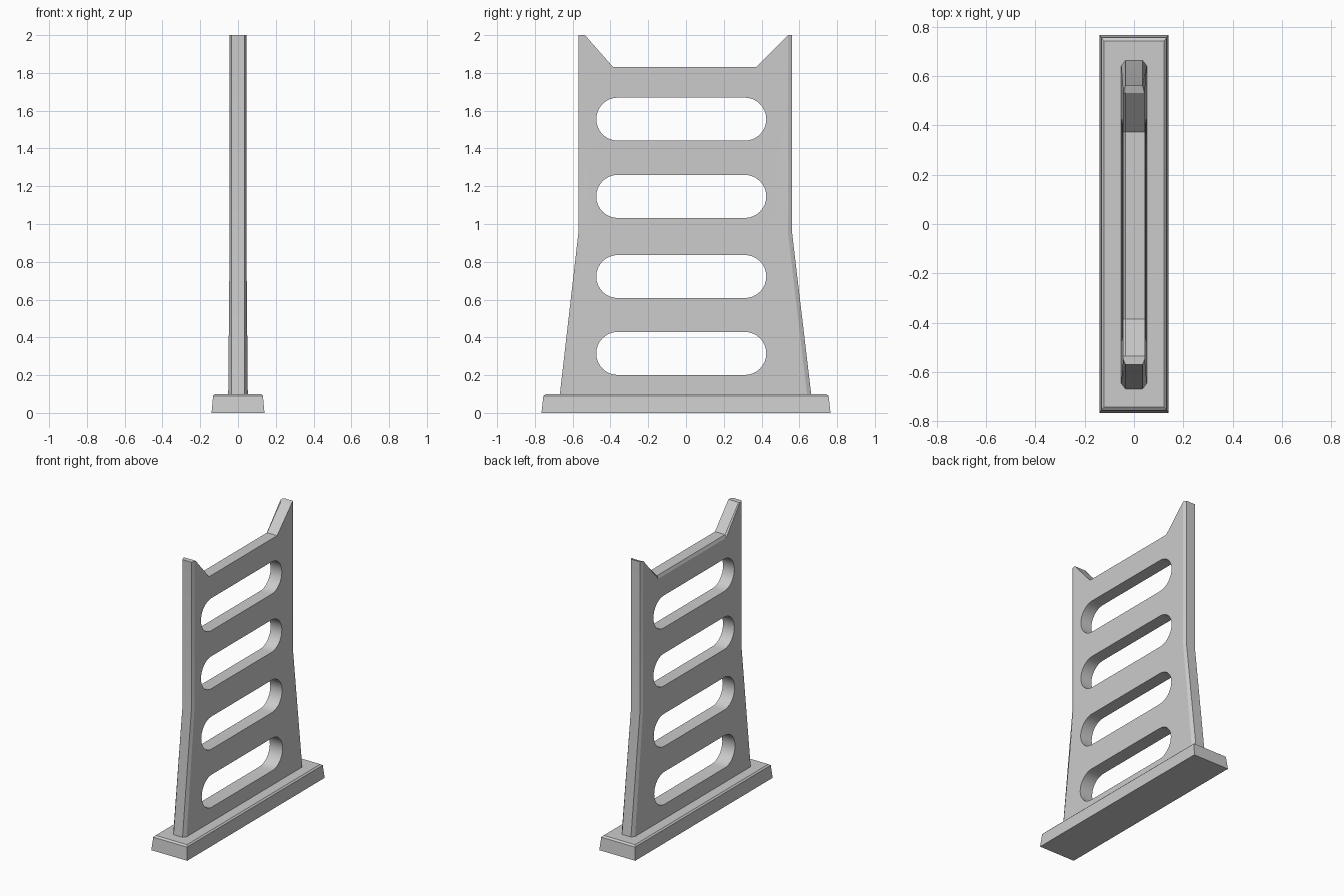
import bpy
import bmesh
import math

cube = bpy.data.objects.get("Cube")
if cube:
    bpy.data.objects.remove(cube, do_unlink=True)

grey = bpy.data.materials.new("light grey")
grey.use_nodes = True
colour = (0.6, 0.6, 0.6, 1)
grey.diffuse_color = colour
grey.node_tree.nodes["Principled BSDF"].inputs["Base Color"].default_value = colour


def loft(bm, rings):
    """Bridge closed rings of points and return their vertices."""
    loops = [[bm.verts.new(p) for p in ring] for ring in rings]
    for a, b in zip(loops, loops[1:]):
        for i in range(len(a)):
            j = (i + 1) % len(a)
            bm.faces.new((a[i], a[j], b[j], b[i]))
    return loops


def finish(bm, name):
    bmesh.ops.recalc_face_normals(bm, faces=bm.faces)
    mesh = bpy.data.meshes.new(name)
    bm.to_mesh(mesh)
    bm.free()
    mesh.materials.append(grey)
    obj = bpy.data.objects.new(name, mesh)
    bpy.context.collection.objects.link(obj)
    return obj


def activate(obj):
    bpy.ops.object.select_all(action="DESELECT")
    obj.select_set(True)
    bpy.context.view_layer.objects.active = obj


# Base plate: tapered sides and a small bevel round the top
bm = bmesh.new()
levels = [(0.14, 0.765, 0), (0.132, 0.755, 0.09), (0.122, 0.742, 0.1)]
loops = loft(bm, [[(-x, -y, z), (x, -y, z), (x, y, z), (-x, y, z)]
                  for x, y, z in levels])
bm.faces.new(loops[0])
bm.faces.new(loops[-1])
finish(bm, "base_plate")

# Panel outline (y, z): bottom, waist, horn, notch, horn, waist, bottom
outline = [(-0.67, 0.08), (-0.57, 0.95), (-0.57, 2.0), (-0.535, 2.0),
           (-0.385, 1.83), (0.372, 1.83), (0.53, 1.99), (0.562, 2.0),
           (0.562, 0.95), (0.665, 0.08)]
OUTER = {0, 1, 2, 7, 8, 9}
NOTCH = {4, 5}


def panel_ring(side, chamfered):
    """One outline loop; chamfered loops are pulled in at the outer edges."""
    points = []
    for i, (y, z) in enumerate(outline):
        x = 0.035
        if chamfered:
            x = 0.052 if z < 0.5 else 0.044
            if i in OUTER:
                y -= math.copysign(0.022, y)
            elif i in NOTCH and side < 0:
                z -= 0.02
        elif side > 0 and i not in OUTER:
            x = 0.042
        points.append((side * x, y, z))
    return points


bm = bmesh.new()
loops = loft(bm, [panel_ring(-1, True), panel_ring(-1, False),
                  panel_ring(1, False), panel_ring(1, True)])
for loop in (loops[0], loops[-1]):
    bm.faces.new((loop[0], loop[1], loop[8], loop[9]))
    bm.faces.new(loop[1:9])
# Close the underside strip by strip
bmesh.ops.remove_doubles(bm, verts=bm.verts, dist=0.0001)
panel = finish(bm, "ladder_panel")

# Rounded slots cut through the panel
bm = bmesh.new()
RADIUS, STEPS = 0.114, 16
for centre in (0.315, 0.722, 1.146, 1.555):
    slot = []
    for end, start in ((0.311, -math.pi / 2), (-0.361, math.pi / 2)):
        for k in range(STEPS + 1):
            a = start + math.pi * k / STEPS
            slot.append((end + RADIUS * math.cos(a), centre + RADIUS * math.sin(a)))
    loops = loft(bm, [[(x, y, z) for y, z in slot] for x in (-0.2, 0.2)])
    bm.faces.new(loops[0])
    bm.faces.new(loops[1])
cutter = finish(bm, "slot_cutter")
cutter.hide_render = True

cut = panel.modifiers.new("slots", "BOOLEAN")
cut.operation = "DIFFERENCE"
cut.solver = "EXACT"
cut.object = cutter
activate(panel)
bpy.ops.object.modifier_apply(modifier=cut.name)
bpy.data.objects.remove(cutter, do_unlink=True)
bpy.ops.object.shade_smooth_by_angle(angle=math.radians(20))
